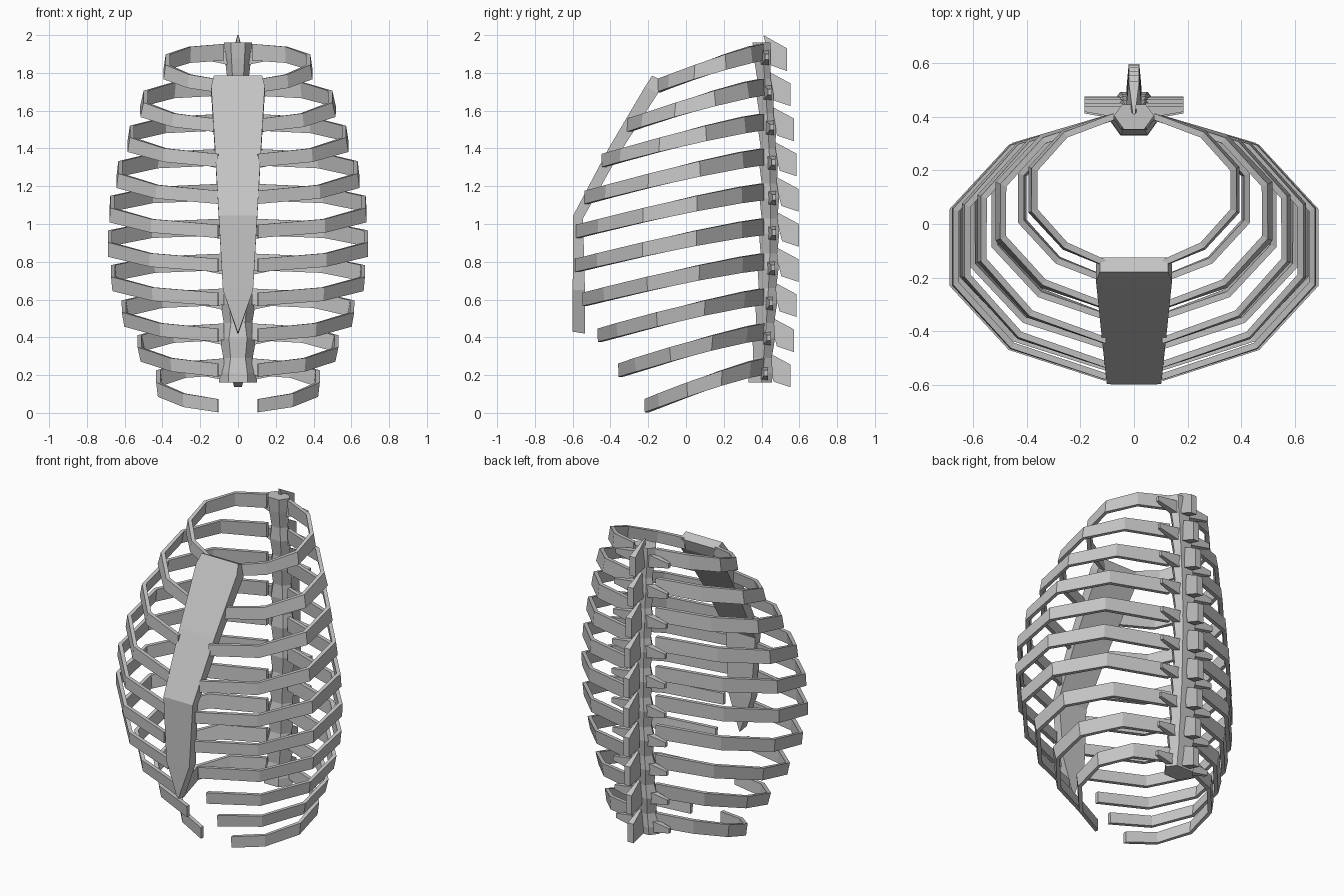
import bpy, bmesh, math

if "Cube" in bpy.data.objects:
    bpy.data.objects.remove(bpy.data.objects["Cube"])

bone = bpy.data.materials.new("bone grey")
bone.diffuse_color = (0.55, 0.55, 0.55, 1)
bone.use_nodes = True
bone.node_tree.nodes["Principled BSDF"].inputs["Base Color"].default_value = bone.diffuse_color


def loft(name, rings, mirror=False):
    """Skin a list of equal-length closed rings and cap both ends."""
    bm = bmesh.new()
    loops = [[bm.verts.new(p) for p in ring] for ring in rings]
    n = len(loops[0])
    for a, b in zip(loops, loops[1:]):
        for i in range(n):
            j = (i + 1) % n
            bm.faces.new((a[i], a[j], b[j], b[i]))
    bm.faces.new(loops[0][::-1])
    bm.faces.new(loops[-1])
    bmesh.ops.remove_doubles(bm, verts=bm.verts, dist=0.0005)
    bmesh.ops.recalc_face_normals(bm, faces=bm.faces)
    me = bpy.data.meshes.new(name)
    bm.to_mesh(me)
    bm.free()
    me.materials.append(bone)
    ob = bpy.data.objects.new(name, me)
    bpy.context.collection.objects.link(ob)
    if mirror:
        ob.modifiers.new("Mirror", 'MIRROR').use_mirror_merge = False
    return ob


# Ribs: (half width, front y, front z); back ends step evenly down the spine
ribs = [(0.39, -0.15, 1.73), (0.51, -0.31, 1.52), (0.58, -0.44, 1.335),
        (0.64, -0.53, 1.14), (0.68, -0.575, 0.96), (0.69, -0.58, 0.78),
        (0.67, -0.54, 0.60), (0.61, -0.46, 0.41), (0.525, -0.35, 0.225),
        (0.43, -0.21, 0.037)]
BACK_Y = 0.405
for k, (w, fy, fz) in enumerate(ribs):
    bz = 1.91 - 0.185 * k
    cy, b, a = (BACK_Y + fy) / 2, (BACK_Y - fy) / 2, (w - 0.012) / 0.96
    lo, hi = ribs[max(k - 1, 0)][0], ribs[min(k + 1, 9)][0]
    lean = max(-0.3, min(0.3, (hi - lo) / 0.37 * 0.5))
    rings = []
    for s in range(6):
        t = math.radians(8 + 32.8 * s)
        x, y = a * math.sin(t), cy + b * math.cos(t)
        if s == 0:
            x = 0.075
        if s == 5:
            x = 0.105
        f = max(0, min(1, (BACK_Y - y) / (BACK_Y - fy)))
        z = bz - (bz - fz) * f ** 1.2
        h = 0.044 - 0.009 * f
        nx, ny = math.sin(t) / a, math.cos(t) / b
        l = math.hypot(nx, ny)
        nx, ny = nx / l, ny / l
        ring = []
        for u, v in ((-1, -1), (1, -1), (1, 1), (-1, 1)):
            o = u * 0.012 - v * h * lean * math.sin(t)
            ring.append((x + nx * o, y + ny * o, z + v * h))
        rings.append(ring)
    loft(f"rib_pair_{k + 1}", rings, mirror=True)


# Spine: hexagonal column, pinched between the vertebrae
def spine_at(z):
    """Centre y and size of the gently curved, upward tapering column."""
    f = (z - 0.16) / 1.8
    return 0.40 + 0.045 * math.sin(math.pi * min(1, f * 1.02)) + 0.005 * f, 1 - 0.32 * f


rings = []
levels = [(0.16, 1.0)]
for k in range(9, -1, -1):
    zc = 1.895 - 0.185 * k
    levels += [(zc - 0.02, 1.0), (zc + 0.06, 0.8)]
levels[-1] = (1.96, 1.1)
for z, s in levels:
    cy, size = spine_at(z)
    r = size * s
    rings.append([(x * r, cy + y * r, z) for x, y in
                  ((0.05, -0.07), (0.1, 0.0), (0.06, 0.055),
                   (-0.06, 0.055), (-0.1, 0.0), (-0.05, -0.07))])
loft("spine_column", rings)

# Vertebra spurs: a drooping fin behind and a wedge to each side
for k in range(10):
    z = 1.87 - 0.186 * k
    tip = 0.53 + 0.068 * math.sin(math.pi * min(1, (k + 0.2) / 9 * 0.87))
    tip = min(tip, 0.6)
    root = max(0.41, tip - 0.13)
    loft(f"spine_fin_{k + 1}", [
        [(-0.004, root, z + 0.13), (0.004, root, z + 0.13),
         (0.028, root + 0.04, z - 0.03), (-0.028, root + 0.04, z - 0.03)],
        [(-0.02, tip, z + 0.06), (0.02, tip, z + 0.06),
         (0.02, tip, z - 0.06), (-0.02, tip, z - 0.06)]])
    cy = spine_at(max(0.16, z))[0]
    loft(f"side_spurs_{k + 1}", [
        [(0.04, cy - 0.015, z + 0.05), (0.04, cy + 0.03, z + 0.05),
         (0.04, cy + 0.03, z - 0.03), (0.04, cy - 0.015, z - 0.03)],
        [(0.185, cy + 0.01, z + 0.03), (0.185, cy + 0.03, z + 0.03),
         (0.185, cy + 0.03, z), (0.185, cy + 0.01, z)]], mirror=True)

# Breastbone: bent plate, (half width, front y, front z, back y, back z)
plate = [(0.128, -0.18, 1.785, -0.125, 1.76), (0.142, -0.215, 1.73, -0.15, 1.69),
         (0.122, -0.41, 1.40, -0.355, 1.37), (0.102, -0.597, 1.045, -0.545, 1.03),
         (0.08, -0.6, 0.65, -0.535, 0.65), (0.003, -0.6, 0.43, -0.535, 0.42)]
loft("breastbone", [[(-w, fy, fz), (w, fy, fz), (w, by, bz), (-w, by, bz)]
                    for w, fy, fz, by, bz in plate])
